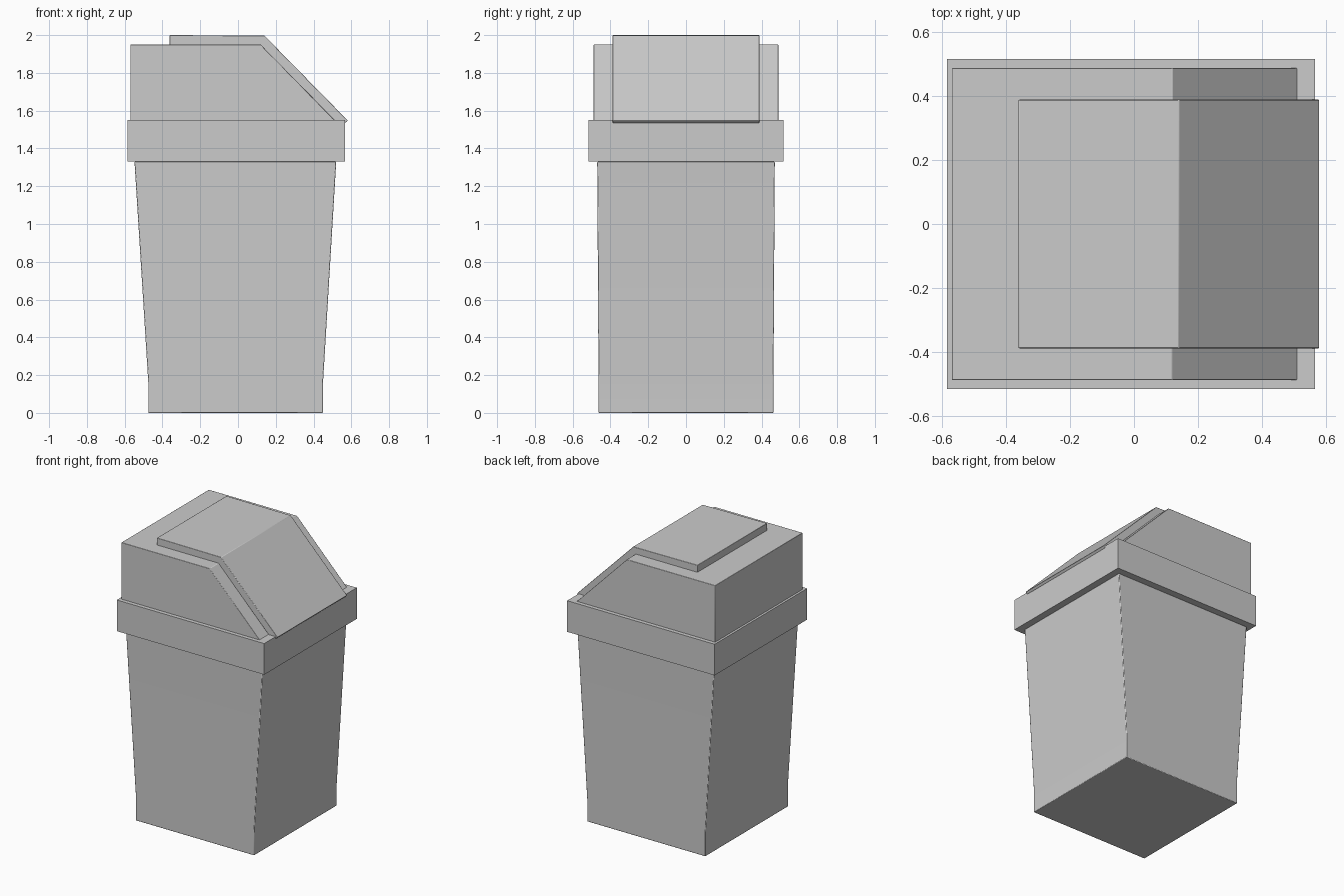
import bpy, bmesh, math

if "Cube" in bpy.data.objects:
    bpy.data.objects.remove(bpy.data.objects["Cube"])


def finish(bm, name, bevel=0.0):
    bmesh.ops.recalc_face_normals(bm, faces=bm.faces[:])
    mesh = bpy.data.meshes.new(name)
    bm.to_mesh(mesh)
    bm.free()
    obj = bpy.data.objects.new(name, mesh)
    bpy.context.collection.objects.link(obj)
    bpy.ops.object.select_all(action='DESELECT')
    obj.select_set(True)
    bpy.context.view_layer.objects.active = obj
    bpy.ops.object.shade_smooth_by_angle(angle=math.radians(35))
    if bevel:
        mod = obj.modifiers.new("soft_edges", 'BEVEL')
        mod.width, mod.segments = bevel, 2
        mod.limit_method, mod.angle_limit = 'ANGLE', math.radians(30)
    return obj


def loft(name, sections, bevel=0.0):
    """Stack of rectangles (z, x_min, x_max, half_depth) joined into a solid."""
    bm = bmesh.new()
    rings = [[bm.verts.new((x, y, z)) for x, y in ((a, -d), (b, -d), (b, d), (a, d))]
             for z, a, b, d in sections]
    for low, high in zip(rings, rings[1:]):
        for i in range(4):
            j = (i + 1) % 4
            bm.faces.new((low[i], low[j], high[j], high[i]))
    bm.faces.new(rings[0])
    bm.faces.new(rings[-1])
    return finish(bm, name, bevel)


def extrude_profile(name, profile, half_depth, bevel=0.0):
    """Side profile (x, z) extruded symmetrically along y."""
    bm = bmesh.new()
    face = bm.faces.new([bm.verts.new((x, -half_depth, z)) for x, z in profile])
    new = bmesh.ops.extrude_face_region(bm, geom=[face])["geom"]
    bmesh.ops.translate(bm, vec=(0, 2 * half_depth, 0),
                        verts=[v for v in new if isinstance(v, bmesh.types.BMVert)])
    return finish(bm, name, bevel)


# Tapered bin body with a short straight foot
loft("bin_body", [(0, -0.475, 0.45, 0.463),
                  (0.16, -0.475, 0.45, 0.463),
                  (1.33, -0.548, 0.52, 0.47)], 0.004)

# Collar band around the rim
loft("rim_collar", [(1.33, -0.586, 0.567, 0.517), (1.55, -0.586, 0.567, 0.517)])

# Hood with a sloping front
extrude_profile("lid_hood", [(-0.57, 1.54), (-0.57, 1.95), (0.12, 1.95), (0.52, 1.54)],
                0.489, 0.003)

# Bent swing flap lying over the hood
extrude_profile("swing_flap", [(-0.362, 1.945), (-0.362, 2.0), (0.14, 1.997),
                               (0.581, 1.548), (0.567, 1.535), (0.525, 1.535),
                               (0.12, 1.945)], 0.389, 0.003)
